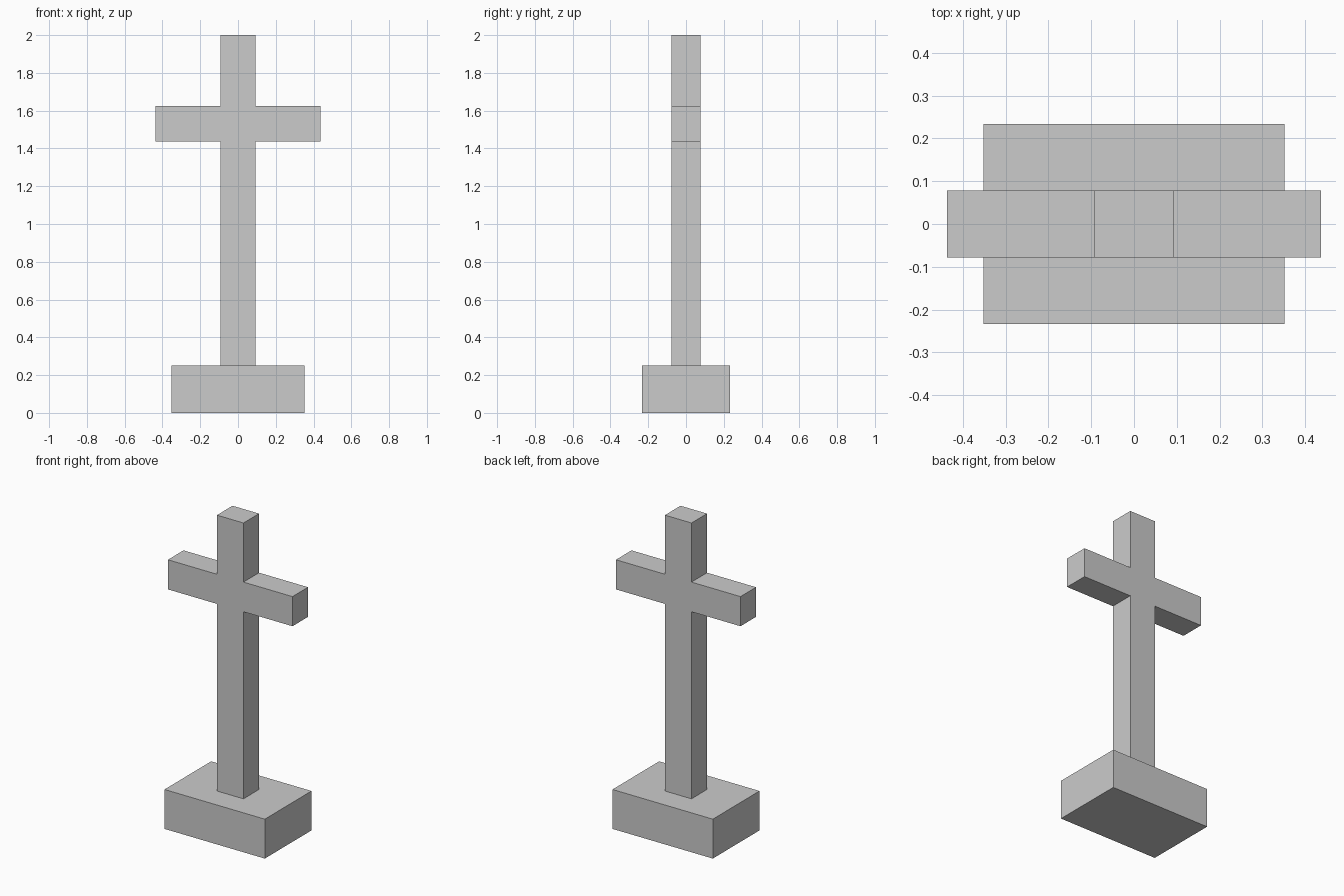
import bpy
import bmesh

if "Cube" in bpy.data.objects:
    bpy.data.objects.remove(bpy.data.objects["Cube"])


def extrude_profile(name, half_outline, half_depth):
    """Mirror a right-hand (x, z) outline across x = 0 and extrude it along y."""
    outline = half_outline + [(-x, z) for x, z in reversed(half_outline)]
    bm = bmesh.new()
    face = bm.faces.new([bm.verts.new((x, -half_depth, z)) for x, z in outline])
    result = bmesh.ops.extrude_face_region(bm, geom=[face], use_keep_orig=True)
    moved = [g for g in result["geom"] if isinstance(g, bmesh.types.BMVert)]
    bmesh.ops.translate(bm, verts=moved, vec=(0, 2 * half_depth, 0))
    bmesh.ops.recalc_face_normals(bm, faces=bm.faces)
    mesh = bpy.data.meshes.new(name)
    bm.to_mesh(mesh)
    bm.free()
    obj = bpy.data.objects.new(name, mesh)
    bpy.context.collection.objects.link(obj)
    return obj


BASE_TOP = 0.25
POST = 0.093          # half width of the upright
ARM = 0.437           # half span of the crossbar
ARM_LOW, ARM_HIGH = 1.437, 1.625

# Rectangular plinth
extrude_profile("base", [(0.352, 0), (0.352, BASE_TOP)], 0.234)

# Upright and crossbar in one flush piece
extrude_profile("cross", [(POST, BASE_TOP), (POST, ARM_LOW), (ARM, ARM_LOW),
                          (ARM, ARM_HIGH), (POST, ARM_HIGH), (POST, 2.0)], 0.078)
